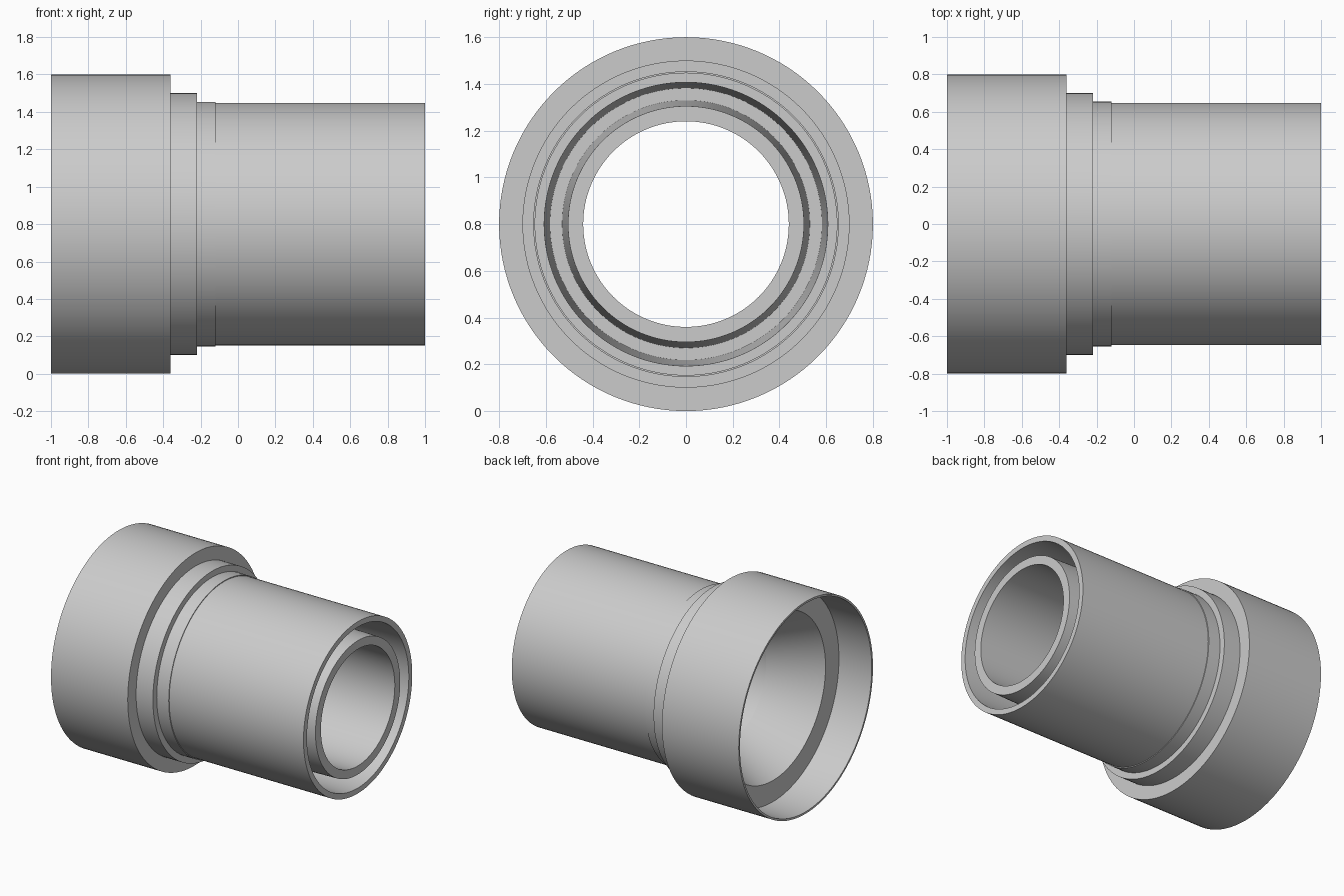
import bpy
import bmesh
import math
from mathutils import Vector

cube = bpy.data.objects.get("Cube")
if cube:
    bpy.data.objects.remove(cube, do_unlink=True)

SEGMENTS = 128
AXIS_HEIGHT = 0.8

grey = bpy.data.materials.new("light_grey")
grey.use_nodes = True
colour = (0.6, 0.6, 0.6, 1)
grey.diffuse_color = colour
grey.node_tree.nodes["Principled BSDF"].inputs["Base Color"].default_value = colour


def lathe_x(name, profile):
    """Revolve a closed (x, radius) profile around the lengthwise axis."""
    bm = bmesh.new()
    verts = [bm.verts.new((x, 0, r)) for x, r in profile]
    edges = [bm.edges.new((a, b)) for a, b in zip(verts, verts[1:] + verts[:1])]
    bmesh.ops.spin(bm, geom=verts + edges, cent=Vector(), axis=(1, 0, 0),
                   angle=2 * math.pi, steps=SEGMENTS, use_merge=True)
    bmesh.ops.remove_doubles(bm, verts=bm.verts, dist=0.0001)
    bmesh.ops.recalc_face_normals(bm, faces=bm.faces)
    mesh = bpy.data.meshes.new(name)
    bm.to_mesh(mesh)
    bm.free()
    mesh.materials.append(grey)
    obj = bpy.data.objects.new(name, mesh)
    obj.location.z = AXIS_HEIGHT
    bpy.context.collection.objects.link(obj)
    bpy.context.view_layer.objects.active = obj
    obj.select_set(True)
    bpy.ops.object.shade_smooth_by_angle(angle=math.radians(15))
    obj.select_set(False)
    return obj


# Stepped outside: wide collar, two shoulders, long sleeve
outside = [(-1, 0.8), (-0.36, 0.8), (-0.36, 0.7), (-0.22, 0.7),
           (-0.22, 0.654), (-0.12, 0.654), (-0.12, 0.648), (1, 0.648)]
# Deep drafted groove between the sleeve and the inner tube
groove = [(1, 0.607), (-0.1, 0.582), (-0.1, 0.53), (1, 0.505)]
# Straight bore, funnel, flat shelf and thin-walled socket
inside = [(1, 0.44), (-0.36, 0.44), (-0.73, 0.62), (-0.73, 0.78), (-1, 0.785)]

lathe_x("pipe_adapter", outside + groove + inside)
